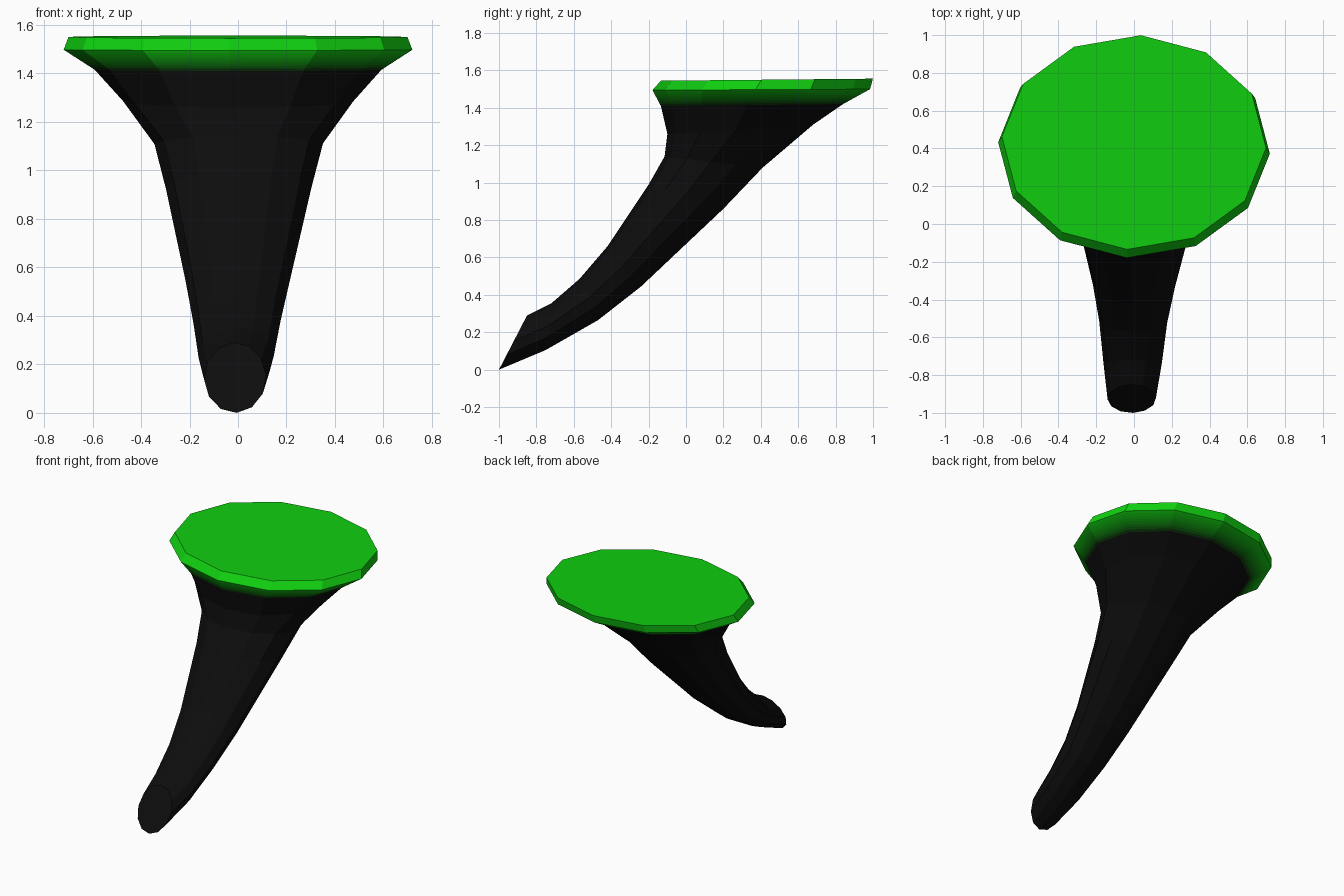
import bpy, bmesh, math

if "Cube" in bpy.data.objects:
    bpy.data.objects.remove(bpy.data.objects["Cube"])

SIDES = 12
PHASE = math.radians(-3)

# cross-sections: front y, front z, back y, back z, half width, centre x
RINGS = [
    (-0.85, 0.29, -1.00, 0.00, 0.128, -0.012),
    (-0.72, 0.355, -0.75, 0.105, 0.155, -0.007),
    (-0.57, 0.485, -0.47, 0.265, 0.18, -0.004),
    (-0.42, 0.66, -0.24, 0.445, 0.217, 0),
    (-0.20, 0.99, 0.20, 0.86, 0.30, 0.003),
    (-0.115, 1.14, 0.41, 1.08, 0.348, 0.003),
    (-0.10, 1.26, 0.68, 1.31, 0.475, 0),
    (-0.135, 1.41, 0.84, 1.42, 0.592, 0),
    (-0.18, 1.495, 0.985, 1.50, 0.72, 0),
    (-0.135, 1.545, 1.00, 1.556, 0.70, 0),
]
BLACK = (0.004, 0.004, 0.004)
GREEN = (0.005, 0.62, 0.005)


def material(name, t):
    m = bpy.data.materials.new(name)
    m.diffuse_color = (*[b + (g - b) * t for b, g in zip(BLACK, GREEN)], 1)
    m.use_nodes = True
    m.node_tree.nodes["Principled BSDF"].inputs["Base Color"].default_value = m.diffuse_color
    return m


def mix(a, b, t):
    return tuple(p + (q - p) * t for p, q in zip(a, b))


def loft(name, rings, mats, cap_first=False, cap_last=False):
    """Skin the tilted elliptical rings; mats gives one material per band."""
    bm = bmesh.new()
    loops = []
    for fy, fz, by, bz, w, cx in rings:
        loop = []
        for i in range(SIDES):
            a = PHASE + i * math.tau / SIDES
            s = (math.sin(a) + 1) / 2
            loop.append(bm.verts.new((cx + w * math.cos(a), fy + (by - fy) * s, fz + (bz - fz) * s)))
        loops.append(loop)
    slots = list(dict.fromkeys(mats))
    for k, (lo, hi) in enumerate(zip(loops, loops[1:])):
        for i in range(SIDES):
            j = (i + 1) % SIDES
            f = bm.faces.new((lo[i], lo[j], hi[j], hi[i]))
            f.material_index = slots.index(mats[k])
    if cap_first:
        bm.faces.new(loops[0][::-1]).material_index = slots.index(mats[0])
    if cap_last:
        bm.faces.new(loops[-1]).material_index = slots.index(mats[-1])
    me = bpy.data.meshes.new(name)
    bm.to_mesh(me)
    bm.free()
    for m in slots:
        me.materials.append(m)
    ob = bpy.data.objects.new(name, me)
    bpy.context.collection.objects.link(ob)
    return ob


black = material("black", 0)
green = material("green", 1)

# curved flaring stem with closed slanted foot
loft("stem", RINGS[:8], [black] * 7, cap_first=True)

# flare under the rim, fading from black to green
STEPS = 8
loft("fading_flare",
     [mix(RINGS[7], RINGS[8], k / STEPS) for k in range(STEPS + 1)],
     [material(f"fade_{k}", ((k + 0.5) / STEPS)) for k in range(STEPS)])

# flat green top with bevelled edge
loft("top_disc", RINGS[8:], [green], cap_last=True)
